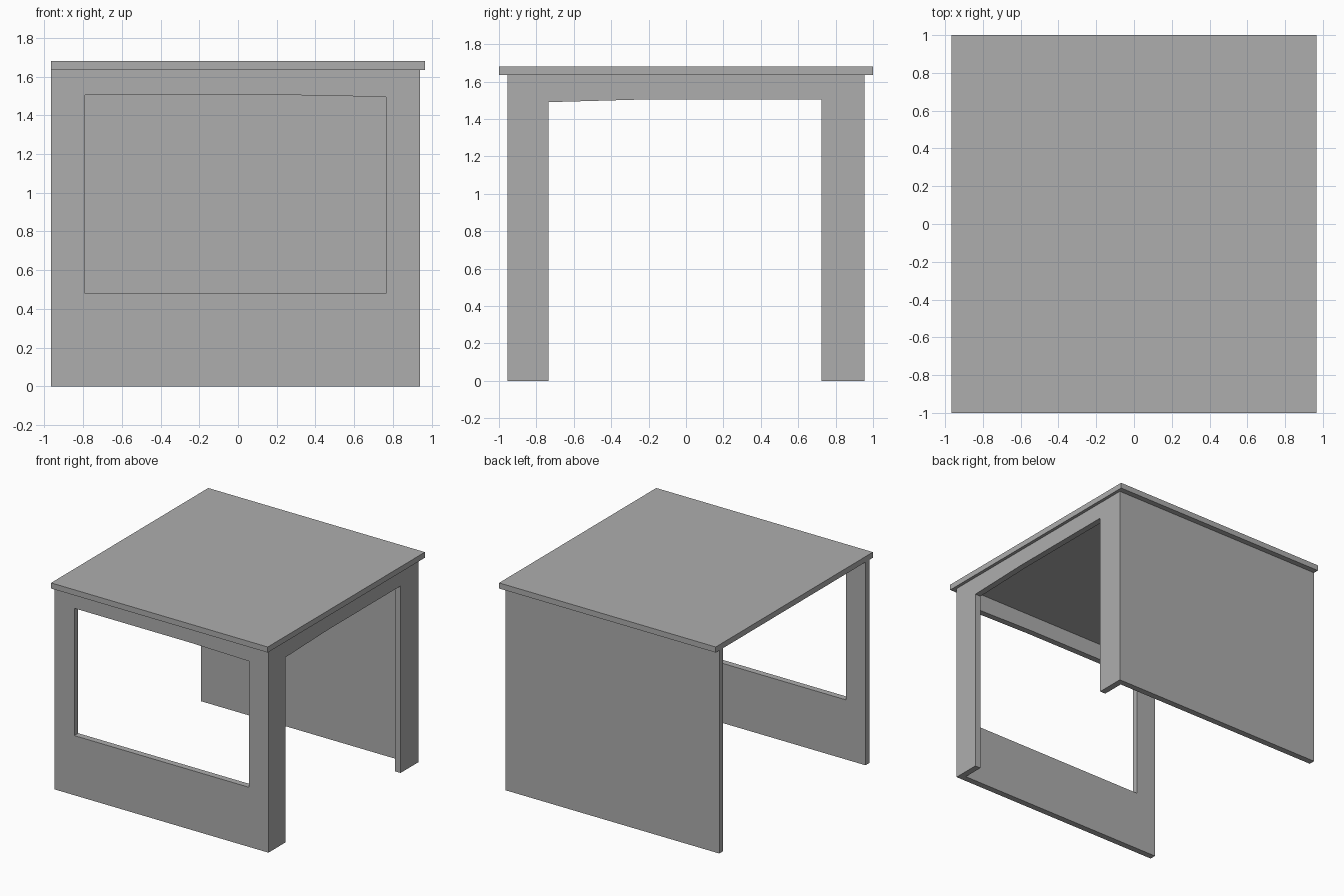
import bpy
import bmesh
from mathutils import Vector

cube = bpy.data.objects.get("Cube")
if cube:
    bpy.data.objects.remove(cube, do_unlink=True)

grey = bpy.data.materials.new("plain grey")
grey.use_nodes = True
colour = (0.42, 0.42, 0.42, 1)
grey.diffuse_color = colour
for node in grey.node_tree.nodes:
    if node.type == "BSDF_PRINCIPLED":
        node.inputs["Base Color"].default_value = colour


def prism(name, outline, axis, start, end):
    """Extrude a 2D outline along the given axis, from start to end."""
    def place(u, v):
        point = [u, v]
        point.insert(axis, start)
        return point

    bm = bmesh.new()
    face = bm.faces.new([bm.verts.new(place(u, v)) for u, v in outline])
    result = bmesh.ops.extrude_face_region(bm, geom=[face])
    shift = Vector((0, 0, 0))
    shift[axis] = end - start
    moved = [g for g in result["geom"] if isinstance(g, bmesh.types.BMVert)]
    bmesh.ops.translate(bm, verts=moved, vec=shift)
    bmesh.ops.recalc_face_normals(bm, faces=bm.faces)
    mesh = bpy.data.meshes.new(name)
    bm.to_mesh(mesh)
    bm.free()
    mesh.materials.append(grey)
    obj = bpy.data.objects.new(name, mesh)
    bpy.context.collection.objects.link(obj)
    return obj


def cut(target, cutter):
    """Cut an opening and discard the helper."""
    cutter.hide_render = True
    mod = target.modifiers.new("opening", "BOOLEAN")
    mod.operation = "DIFFERENCE"
    mod.solver = "EXACT"
    mod.object = cutter
    bpy.context.view_layer.objects.active = target
    bpy.ops.object.modifier_apply(modifier=mod.name)
    bpy.data.objects.remove(cutter, do_unlink=True)


X, Y, Z = 0, 1, 2
left, right = -0.965, 0.94      # wall ends
depth = 0.955                   # walls reach this far front and back
thick = 0.05
eaves, top = 1.635, 1.68

# Walls: three sides in plan, open on the right
inner_x, inner_y = right - thick, depth - thick
plan = [(left, -depth), (right, -depth), (right, depth), (left, depth),
        (left, inner_y), (inner_x, inner_y), (inner_x, -inner_y), (left, -inner_y)]
walls = prism("walls", plan, Z, 0, eaves)

# Front window, its head dropping slightly at one end
window = [(-0.79, 0.48), (0.765, 0.48), (0.765, 1.495), (0.25, 1.505), (-0.79, 1.505)]
cut(walls, prism("window_cutter", window, Y, -1.1, -0.8))

# Side doorway, open to the ground
doorway = [(-0.735, -0.1), (0.725, -0.1), (0.725, 1.505), (-0.2, 1.505), (-0.735, 1.49)]
cut(walls, prism("doorway_cutter", doorway, X, 0.8, 1.1))

# Flat roof slab
roof_plan = [(left, -1), (-left, -1), (-left, 1), (left, 1)]
prism("roof", roof_plan, Z, eaves, top)
